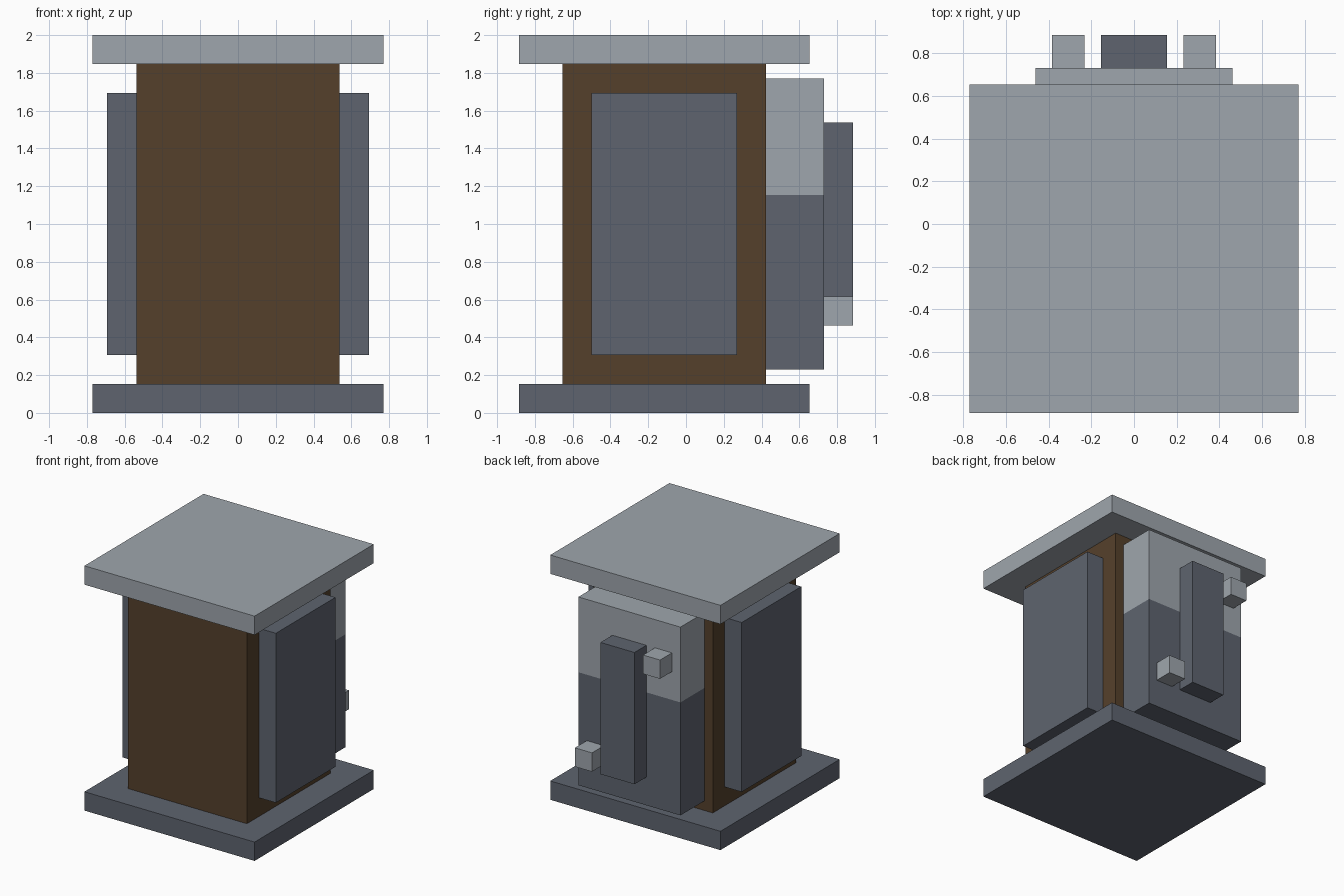
import bpy

cube = bpy.data.objects.get("Cube")
if cube:
    bpy.data.objects.remove(cube, do_unlink=True)

U = 2 / 26  # building unit: the model is 26 units tall


def material(name, rgb):
    lin = [(c / 255 / 12.92) if c < 11 else ((c / 255 + 0.055) / 1.055) ** 2.4 for c in rgb]
    mat = bpy.data.materials.new(name)
    mat.use_nodes = True
    mat.diffuse_color = (*lin, 1)
    mat.node_tree.nodes["Principled BSDF"].inputs["Base Color"].default_value = (*lin, 1)
    return mat


light = material("light grey", (159, 166, 173))
dark = material("dark grey", (94, 100, 111))
brown = material("brown", (85, 64, 43))


def box(name, mat, x, y, z):
    """Box between low and high bounds on each axis, in building units."""
    bpy.ops.mesh.primitive_cube_add(size=1)
    ob = bpy.context.object
    ob.name = name
    ob.location = [(a + b) / 2 * U for a, b in (x, y, z)]
    ob.scale = [(b - a) * U for a, b in (x, y, z)]
    bpy.ops.object.transform_apply(location=True, scale=True)
    ob.data.materials.append(mat)
    return ob


# Base and roof slabs with the post between them
slab_y = (-11.5, 8.5)
box("base_slab", dark, (-10, 10), slab_y, (0, 2))
box("roof_slab", light, (-10, 10), slab_y, (24, 26))
box("core_post", brown, (-7, 7), (-8.5, 5.5), (2, 24))

# Side panels
for side, x in (("left", (7, 9)), ("right", (-9, -7))):
    box(side + "_panel", dark, x, (-6.5, 3.5), (4, 22))

# Two-tone housing on the back
box("housing_lower", dark, (-6, 6), (5.5, 9.5), (3, 15))
box("housing_upper", light, (-6, 6), (5.5, 9.5), (15, 23))

# Vertical bar with a small block on each side
block_y = (9.5, 11.5)
box("back_bar", dark, (-2, 2), block_y, (6, 20))
box("lower_block", light, (3, 5), block_y, (6, 8))
box("upper_block", light, (-5, -3), block_y, (18, 20))
